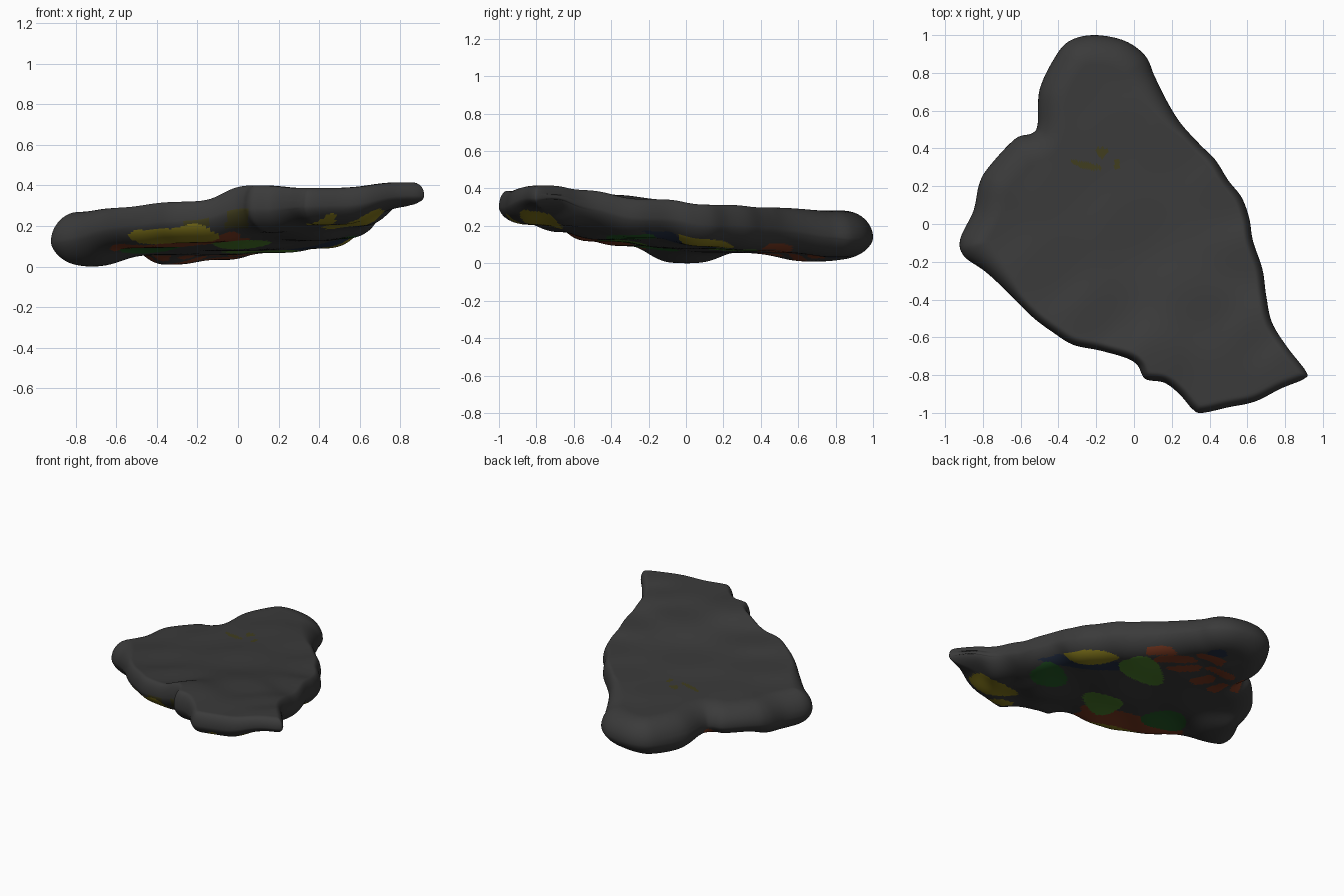
import bpy, bmesh, math
from mathutils import Vector, kdtree

if "Cube" in bpy.data.objects:
    bpy.data.objects.remove(bpy.data.objects["Cube"])

# Materials: grey stone plus paint colours
COLOURS = {
    "grey_stone": (0.043, 0.043, 0.043), "yellow_paint": (0.24, 0.195, 0.012),
    "red_paint": (0.19, 0.04, 0.015), "blue_paint": (0.017, 0.027, 0.055),
    "dark_green_paint": (0.018, 0.10, 0.020), "light_green_paint": (0.07, 0.20, 0.024),
    "faded_olive": (0.052, 0.047, 0.013)}
GREY, YELLOW, RED, BLUE, DGREEN, LGREEN, OLIVE = range(7)

# Outline seen from above
OUT = [(-.21, 1), (-.05, .97), (.06, .89), (.11, .78), (.18, .64), (.25, .53), (.35, .42),
       (.43, .34), (.5, .23), (.57, .14), (.61, .03), (.63, -.09), (.68, -.24), (.7, -.38),
       (.73, -.52), (.81, -.65), (.91, -.78), (.9, -.82), (.78, -.87), (.64, -.94), (.5, -.97),
       (.36, -1), (.31, -.98), (.24, -.9), (.16, -.84), (.06, -.82), (.02, -.75), (-.04, -.71),
       (-.18, -.67), (-.32, -.64), (-.42, -.58), (-.54, -.49), (-.68, -.35), (-.79, -.25),
       (-.9, -.17), (-.92, -.08), (-.85, .07), (-.82, .21), (-.77, .3), (-.63, .45),
       (-.54, .48), (-.51, .53), (-.5, .71), (-.42, .88), (-.34, .97)]

# Height samples: x, y, top, underside
HEIGHTS = [(-.74, .02, .27, 0), (-.6, .32, .275, .06), (-.33, .67, .285, .01), (-.05, .85, .28, .035),
           (-.1, .5, .295, .06), (.2, .4, .30, .07), (.5, .15, .315, .09), (0, 0, .31, .08),
           (-.4, .2, .285, .06), (-.45, -.25, .29, .095), (-.2, -.5, .32, .12), (.1, -.72, .405, .17),
           (.4, -.45, .37, .125), (.6, -.2, .345, .14), (.4, -.85, .39, .21),
           (.8, -.75, .42, .29), (.62, -.6, .395, .2)]

# Paint on the underside: u, w (diagonal axes), half sizes, rotation, colour
PAINT = [(-.27, .40, .20, .07, 0, YELLOW), (-.18, -.61, .23, .065, -24, YELLOW),
         (-.95, -.13, .16, .10, -20, YELLOW), (-.92, -.33, .09, .05, 0, YELLOW),
         (-.55, .13, .12, .14, 0, DGREEN), (.17, -.44, .15, .14, 0, DGREEN),
         (.08, .25, .13, .20, 20, LGREEN), (-.23, -.22, .13, .16, 0, LGREEN),
         (-.09, -.48, .35, .12, -20, RED), (.22, .48, .10, .035, 0, RED),
         (.31, .40, .14, .045, 0, RED), (.55, .42, .10, .045, -31, RED),
         (.36, .28, .11, .04, 0, RED), (.47, .13, .09, .045, 25, RED),
         (.56, .03, .09, .04, 48, RED), (.69, .03, .12, .035, 74, RED),
         (.60, .25, .10, .04, -30, RED),
         (.60, .50, .07, .05, 0, BLUE), (-.30, .31, .38, .06, 0, BLUE)]
# Faded spots on the top
SPOTS = [(-.25, .31, .085, .017, -12, OLIVE), (-.17, .38, .032, .027, 0, OLIVE),
         (-.09, .32, .018, .025, 0, OLIVE)]


def catmull(pts, steps):
    n, res = len(pts), []
    for i in range(n):
        a, b, c, d = (Vector(pts[(i + k) % n]) for k in (-1, 0, 1, 2))
        for s in range(steps):
            t = s / steps
            res.append(0.5 * (2 * b + (c - a) * t + (2 * a - 5 * b + 4 * c - d) * t * t
                              + (3 * b - a - 3 * c + d) * t ** 3))
    return res


def heights(x, y):
    total = top = bot = 0
    for px, py, a, b in HEIGHTS:
        k = 1 / ((x - px) ** 2 + (y - py) ** 2 + .009) ** 1.7
        total, top, bot = total + k, top + a * k, bot + b * k
    return top / total, bot / total


def paint_at(x, y, patches):
    for i, (cx, cy, rx, ry, rot, mat) in enumerate(patches):
        a = math.radians(rot)
        dx, dy = x - cx, y - cy
        p = (dx * math.cos(a) + dy * math.sin(a)) / rx
        q = (dy * math.cos(a) - dx * math.sin(a)) / ry
        # red strokes are boxy, the other patches are uneven ovals
        r = (p ** 4 + q ** 4) ** .25 if mat == RED else math.hypot(p, q)
        if r < 1 + .1 * math.sin(3 * math.atan2(q, p) + i):
            return mat
    return GREY


rim = catmull(OUT, 8)
N, RINGS = len(rim), 56
dense = catmull(OUT, 40)
tree = kdtree.KDTree(len(dense))
for i, p in enumerate(dense):
    tree.insert((p.x, p.y, 0), i)
tree.balance()


def surface(x, y, upper, d=None):
    # rounded edge: thick on the two lobes, thin elsewhere, long slope underneath
    if d is None:
        d = tree.find((x, y, 0))[2]
    top, bot = heights(x, y)
    lobe = min(1, max(0, (y - x - .2) / .6))
    mid = bot + (top - bot) * (.52 - .1 * lobe)
    if upper:
        t = min(1, d / (.045 + .11 * lobe))
        return mid + (top - mid) * (1 - (1 - t) ** 2) ** .5
    t = min(1, d / .15)
    return mid - (mid - bot) * (1 - (1 - t) ** 2) ** .6


# Rings run from the top centre over the rim to the underside centre
scales = [(1 - (k / RINGS) ** 1.6, True) for k in range(RINGS - 1, -1, -1)]
scales += [(1 - (k / RINGS) ** 1.6, False) for k in range(1, RINGS)]
verts, faces = [], []
for s, upper in scales:
    for p in rim:
        x, y = p.x * s, p.y * s
        verts.append((x, y, surface(x, y, upper, 0 if s == 1 else None)))
top_c, bot_c = len(verts), len(verts) + 1
verts += [(0, 0, surface(0, 0, True)), (0, 0, surface(0, 0, False))]
low = min(v[2] for v in verts)
verts = [(x, y, z - low) for x, y, z in verts]
last = (len(scales) - 1) * N
for j in range(N):
    k = (j + 1) % N
    faces += [(top_c, k, j), (bot_c, last + j, last + k)]
    for r in range(len(scales) - 1):
        faces.append((r * N + j, r * N + k, (r + 1) * N + k, (r + 1) * N + j))

mesh = bpy.data.meshes.new("painted_stone_slab")
mesh.from_pydata(verts, [], faces)
for name, rgb in COLOURS.items():
    m = bpy.data.materials.new(name)
    m.diffuse_color = (*rgb, 1)
    m.use_nodes = True
    m.node_tree.nodes["Principled BSDF"].inputs["Base Color"].default_value = m.diffuse_color
    mesh.materials.append(m)

# Colour by position: top spots, front stains, underside patches
for f in mesh.polygons:
    c = f.center
    f.use_smooth = True
    ring = min(f.vertices) // N
    if top_c in f.vertices[:]:
        continue
    if ring < RINGS - 1:
        f.material_index = paint_at(c.x, c.y, SPOTS)
        continue
    # the right-hand rim stays bare stone
    if c.x + c.y < 0 or tree.find((c.x, c.y, 0))[2] > .045:
        f.material_index = paint_at((c.y - c.x) / 2 ** .5, (c.x + c.y) / 2 ** .5, PAINT)
    if c.y < -.55 and f.material_index == GREY:
        if (-.27 < c.x < -.14 and .2 < c.z < .27) or (-.06 < c.x < .05 and .19 < c.z < .32):
            f.material_index = OLIVE

slab = bpy.data.objects.new("painted_stone_slab", mesh)
bpy.context.collection.objects.link(slab)

# Make sure normals face outwards
bm = bmesh.new()
bm.from_mesh(mesh)
bmesh.ops.recalc_face_normals(bm, faces=bm.faces)
bm.to_mesh(mesh)
bm.free()
